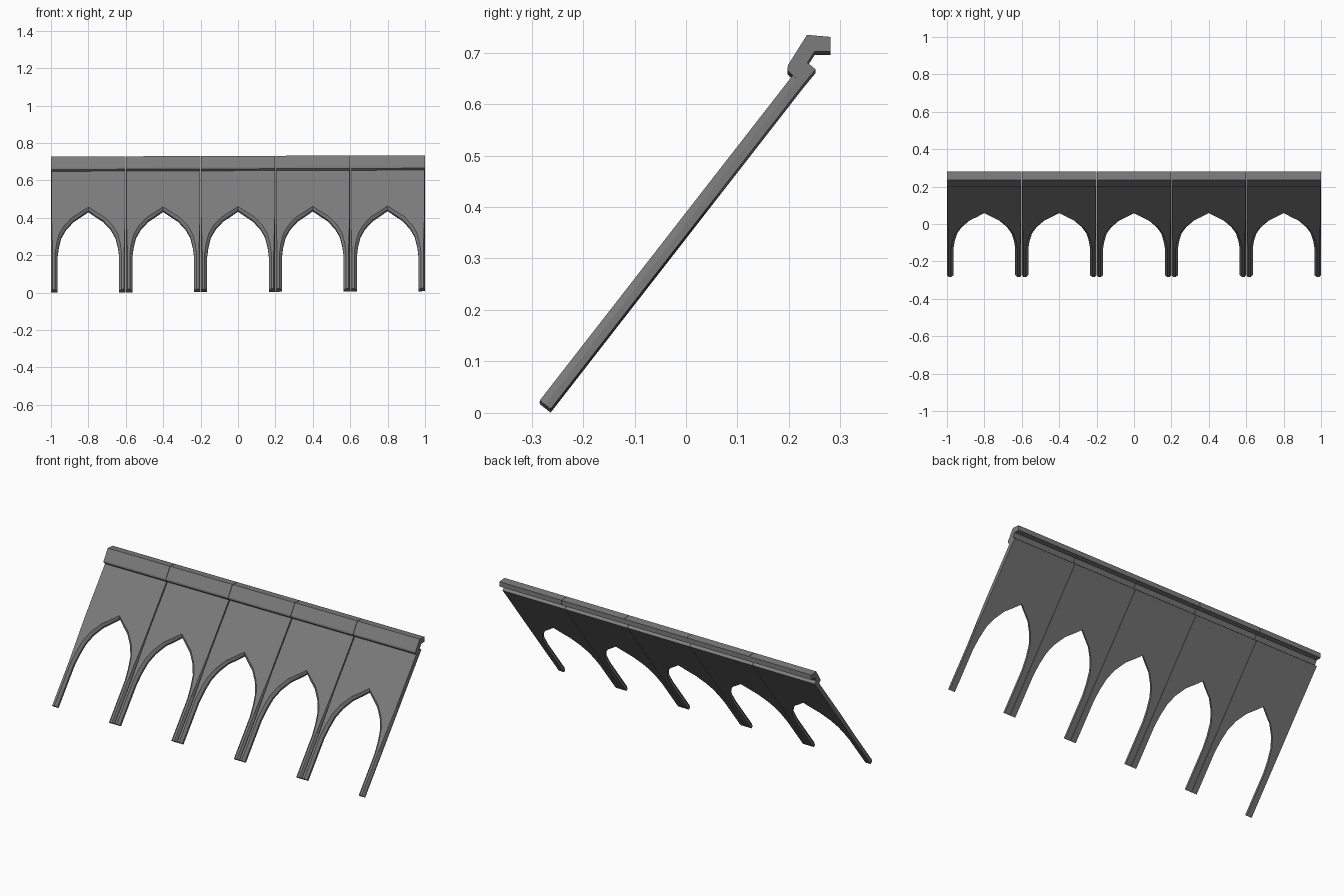
import bpy
import bmesh
from mathutils import Matrix, Vector

if "Cube" in bpy.data.objects:
    bpy.data.objects.remove(bpy.data.objects["Cube"], do_unlink=True)

BAYS = 5
PITCH = 0.4
HALF = 0.199        # half width of a bay, leaving a thin joint between bays
THICK = 0.027
TOP = 0.80          # wall length along the slope
RISE = 0.0035       # the whole row climbs slightly towards +x

stone = bpy.data.materials.new("grey stone")
stone.use_nodes = True
GREY = (0.2, 0.2, 0.2, 1)
stone.diffuse_color = GREY
stone.node_tree.nodes["Principled BSDF"].inputs["Base Color"].default_value = GREY

# Leaning frame: columns are across, up the slope, outward normal, foot position
SLOPE = Matrix(((1, 0, 0, 0),
                (0, 0.614, -0.789, -0.263),
                (0, 0.789, 0.614, 0.004),
                (0, 0, 0, 1)))

# Half of the pointed opening, from foot to apex
ARCH = [(0.165, 0), (0.165, 0.235), (0.158, 0.30), (0.145, 0.365),
        (0.120, 0.42), (0.080, 0.475), (0.04, 0.508), (0, 0.543)]

# Coping section (y, z), standing on the top of the wall
COPING = [(0.207, 0.652), (0.197, 0.662), (0.198, 0.672), (0.235, 0.731),
          (0.281, 0.727), (0.281, 0.699), (0.250, 0.699), (0.236, 0.677),
          (0.252, 0.664), (0.228, 0.635)]


def loft(name, rings, centre):
    """Join equal rings into a closed solid and place it at its bay."""
    bm = bmesh.new()
    loops = [[bm.verts.new(p) for p in ring] for ring in rings]
    bm.faces.new(loops[0])
    bm.faces.new(loops[-1])
    n = len(loops[0])
    for a, b in zip(loops, loops[1:]):
        for i in range(n):
            j = (i + 1) % n
            bm.faces.new((a[i], a[j], b[j], b[i]))
    for v in bm.verts:
        v.co.x += centre
        v.co.z += RISE * v.co.x
    bmesh.ops.recalc_face_normals(bm, faces=bm.faces)
    mesh = bpy.data.meshes.new(name)
    bm.to_mesh(mesh)
    bm.free()
    mesh.materials.append(stone)
    obj = bpy.data.objects.new(name, mesh)
    bpy.context.collection.objects.link(obj)


def bay_ring(depth, widen=1.0, lift=1.0, foot_bevel=0.0, top_bevel=0.0):
    """Outline of one arched bay at a given depth through the wall."""
    arch = [(x * widen, u * lift) for x, u in ARCH]
    side = [(HALF - top_bevel, TOP), (HALF - top_bevel, 0.5),
            (HALF - foot_bevel, 0.25), (HALF - foot_bevel, 0)]
    right = side + arch
    left = [(-x, u) for x, u in reversed(right[:-1])]
    return [SLOPE @ Vector((x, u, depth)) for x, u in right + left]


for i in range(BAYS):
    centre = (i - (BAYS - 1) / 2) * PITCH
    # Arched wall with a bevelled moulding round the opening
    loft(f"arched_wall_{i + 1}",
         [bay_ring(0),
          bay_ring(THICK * 0.5),
          bay_ring(THICK, 1.08, 1.027, 0.008, 0.002)],
         centre)
    # Stepped coping along the top edge
    loft(f"coping_{i + 1}",
         [[(x, y, z) for y, z in COPING] for x in (-HALF, HALF)],
         centre)
